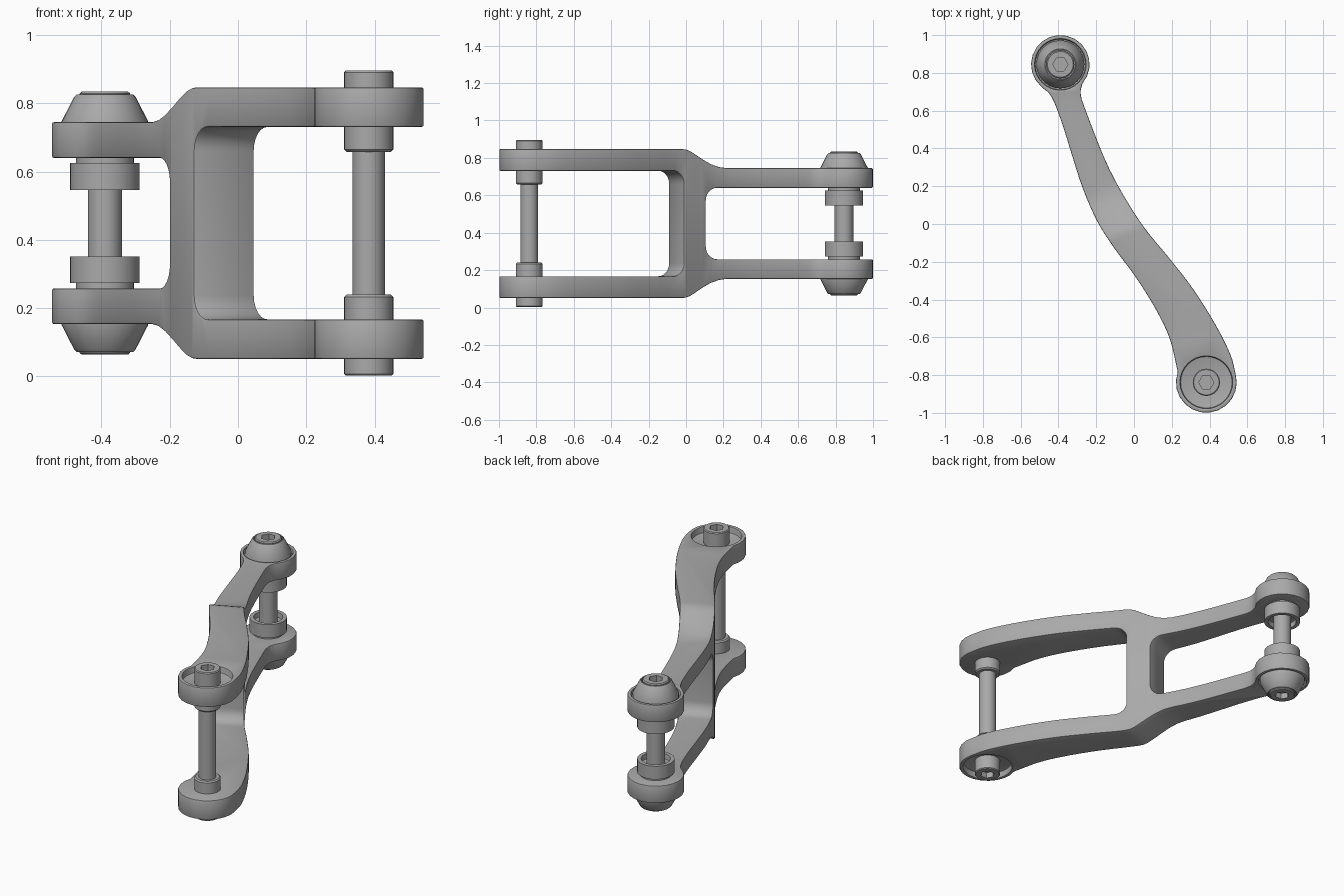
import bpy, bmesh
from math import sin, cos, radians, atan2, pi
from mathutils import Vector, Matrix

if "Cube" in bpy.data.objects:
    bpy.data.objects.remove(bpy.data.objects["Cube"])

MID = 0.449                       # height of the mirror plane
BACK, FRONT = Vector((-0.39, 0.845)), Vector((0.383, -0.838))

steel = bpy.data.materials.new("plain grey steel")
steel.use_nodes = True
GREY = (0.4, 0.4, 0.4, 1)
steel.diffuse_color = GREY
steel.node_tree.nodes["Principled BSDF"].inputs["Base Color"].default_value = GREY


def add_object(name, bm):
    bmesh.ops.recalc_face_normals(bm, faces=bm.faces)
    mesh = bpy.data.meshes.new(name)
    bm.to_mesh(mesh)
    bm.free()
    mesh.materials.append(steel)
    obj = bpy.data.objects.new(name, mesh)
    bpy.context.collection.objects.link(obj)
    return obj


def prism(name, points, low, high, matrix=Matrix()):
    """Extrude a closed 2D outline from low to high."""
    bm = bmesh.new()
    face = bm.faces.new([bm.verts.new((p[0], p[1], low)) for p in points])
    top = bmesh.ops.extrude_face_region(bm, geom=[face])["geom"]
    bmesh.ops.translate(bm, vec=(0, 0, high - low),
                        verts=[v for v in top if isinstance(v, bmesh.types.BMVert)])
    bm.transform(matrix)
    return add_object(name, bm)


def lathe(name, centre, profile, sign=1, closed=False):
    """Spin a (radius, height from mid plane) profile about a vertical axis."""
    bm = bmesh.new()
    pts = [bm.verts.new((r, 0, sign * h)) for r, h in profile]
    loop = pts + pts[:1] if closed else pts
    edges = [bm.edges.new(pair) for pair in zip(loop, loop[1:])]
    bmesh.ops.spin(bm, geom=pts + edges, cent=(0, 0, 0), axis=(0, 0, 1),
                   angle=2 * pi, steps=32)
    bmesh.ops.remove_doubles(bm, verts=bm.verts, dist=1e-4)
    bm.transform(Matrix.Translation((*centre, MID)))
    return add_object(name, bm)


def arc(centre, radius, start, end, steps):
    angles = [radians(start + (end - start) * i / steps) for i in range(steps + 1)]
    return [Vector((centre[0] + radius * cos(a), centre[1] + radius * sin(a)))
            for a in angles]


def spline(points, steps=4):
    """Interior samples of a smooth curve through the points."""
    p = [Vector(q) for q in points]
    p = [2 * p[0] - p[1]] + p + [2 * p[-1] - p[-2]]
    out = []
    for a, b, c, d in zip(p, p[1:], p[2:], p[3:]):
        for i in range(steps):
            t = i / steps
            out.append(0.5 * (2 * b + (c - a) * t + (2 * a - 5 * b + 4 * c - d) * t * t
                              + (3 * b - a - 3 * c + d) * t ** 3))
    return out[1:]


def boolean(obj, cutter, operation):
    mod = obj.modifiers.new(operation.lower(), 'BOOLEAN')
    mod.operation, mod.object, mod.solver = operation, cutter, 'EXACT'
    cutter.hide_render = True


def finish(obj, cutters):
    """Apply modifiers, drop the cutters and shade."""
    bpy.ops.object.select_all(action='DESELECT')
    obj.select_set(True)
    bpy.context.view_layer.objects.active = obj
    bpy.ops.object.convert(target='MESH')
    bpy.ops.object.shade_smooth_by_angle(angle=radians(30))
    for cutter in cutters:
        bpy.data.objects.remove(cutter)


# Link body: plan outline with a round boss at each end
back_boss = arc(BACK, 0.155, -41, 229, 16)
front_boss = arc(FRONT, 0.161, 160, 376, 13)
left_side = [(-0.435, 0.67), (-0.38, 0.53), (-0.33, 0.37), (-0.27, 0.185), (-0.195, 0.015),
             (-0.11, -0.12), (0.015, -0.29), (0.12, -0.46), (0.19, -0.61)]
right_side = [(0.51, -0.69), (0.43, -0.53), (0.31, -0.34), (0.19, -0.185), (0.03, 0.015),
              (-0.13, 0.29), (-0.255, 0.6), (-0.282, 0.69)]
outline = (back_boss + spline([back_boss[-1], *left_side, front_boss[0]])
           + front_boss + spline([front_boss[-1], *right_side, back_boss[0]]))
link_body = prism("link_body", outline, -0.2, 1.2)

# Side profile: forked H with a stepped shoulder, cut square to the link axis
FILLET = 0.07
half = (arc((0.11 + FILLET, 0.191 - FILLET), FILLET, 180, 90, 6)
        + [(1.2, 0.191), (1.2, 0.296), (0.24, 0.296), (0.19, 0.302), (0.14, 0.318),
           (0.09, 0.343), (0.04, 0.372), (0.01, 0.388), (-0.015, 0.396), (-0.04, 0.398),
           (-1.2, 0.398), (-1.2, 0.282)]
        + arc((-0.03 - FILLET, 0.282 - FILLET), FILLET, 90, 0, 6))
fork = half + [(u, -h) for u, h in reversed(half)]
axis = (BACK - FRONT).normalized()
to_link = Matrix(((axis.x, 0, axis.y, 0), (axis.y, 0, -axis.x, 0),
                  (0, 1, 0, MID), (0, 0, 0, 1)))
fork_cutter = prism("fork_cutter", fork, -1, 1, to_link)
boolean(link_body, fork_cutter, 'INTERSECT')

# Shallow round recesses in the outer face of every boss
cutters = [fork_cutter]
for centre, radius, floor, top in ((FRONT, 0.138, 0.36, 0.5), (BACK, 0.135, 0.268, 0.5)):
    for sign in (1, -1):
        low, high = sorted((MID + sign * floor, MID + sign * top))
        cutter = prism("recess_cutter", arc(centre, radius, 0, 348.75, 31), low, high)
        boolean(link_body, cutter, 'DIFFERENCE')
        cutters.append(cutter)
bevel = link_body.modifiers.new("edge_bevel", 'BEVEL')
bevel.width, bevel.segments, bevel.angle_limit = 0.006, 2, radians(40)
bevel.use_clamp_overlap = False
finish(link_body, cutters)


# Bolts with a hexagonal socket in both heads
def bolt(name, centre, profile):
    mirrored = profile + [(r, -h) for r, h in reversed(profile)]
    obj = lathe(name, centre, mirrored)
    head = profile[0][1]
    sockets = []
    for sign in (1, -1):
        low, high = sorted((MID + sign * (head - 0.035), MID + sign * (head + 0.1)))
        socket = prism("socket_cutter", arc(centre, 0.04, 0, 300, 5), low, high)
        boolean(obj, socket, 'DIFFERENCE')
        sockets.append(socket)
    finish(obj, sockets)


bolt("front_bolt", FRONT, [(0, 0.447), (0.067, 0.447), (0.072, 0.442), (0.072, 0.33),
                           (0.048, 0.33)])
bolt("back_bolt", BACK, [(0, 0.385), (0.068, 0.385), (0.074, 0.38), (0.074, 0.33),
                         (0.05, 0.33)])

# Spacers and tapered washers, mirrored above and below
for sign, side in ((1, "upper"), (-1, "lower")):
    parts = {
        "front_spacer": (FRONT, [(0.046, 0.29), (0.072, 0.29), (0.072, 0.216), (0.065, 0.209),
                                 (0.046, 0.209)]),
        "back_spacer": (BACK, [(0.045, 0.2), (0.085, 0.2), (0.085, 0.176), (0.102, 0.176),
                               (0.102, 0.097), (0.08, 0.097), (0.076, 0.125),
                               (0.045, 0.125)]),
        "tapered_washer": (BACK, [(0.045, 0.26), (0.127, 0.26), (0.127, 0.298), (0.09, 0.37),
                                  (0.083, 0.377), (0.078, 0.377), (0.078, 0.365),
                                  (0.045, 0.365)]),
    }
    for name, (centre, profile) in parts.items():
        finish(lathe(f"{side}_{name}", centre, profile, sign, closed=True), [])
